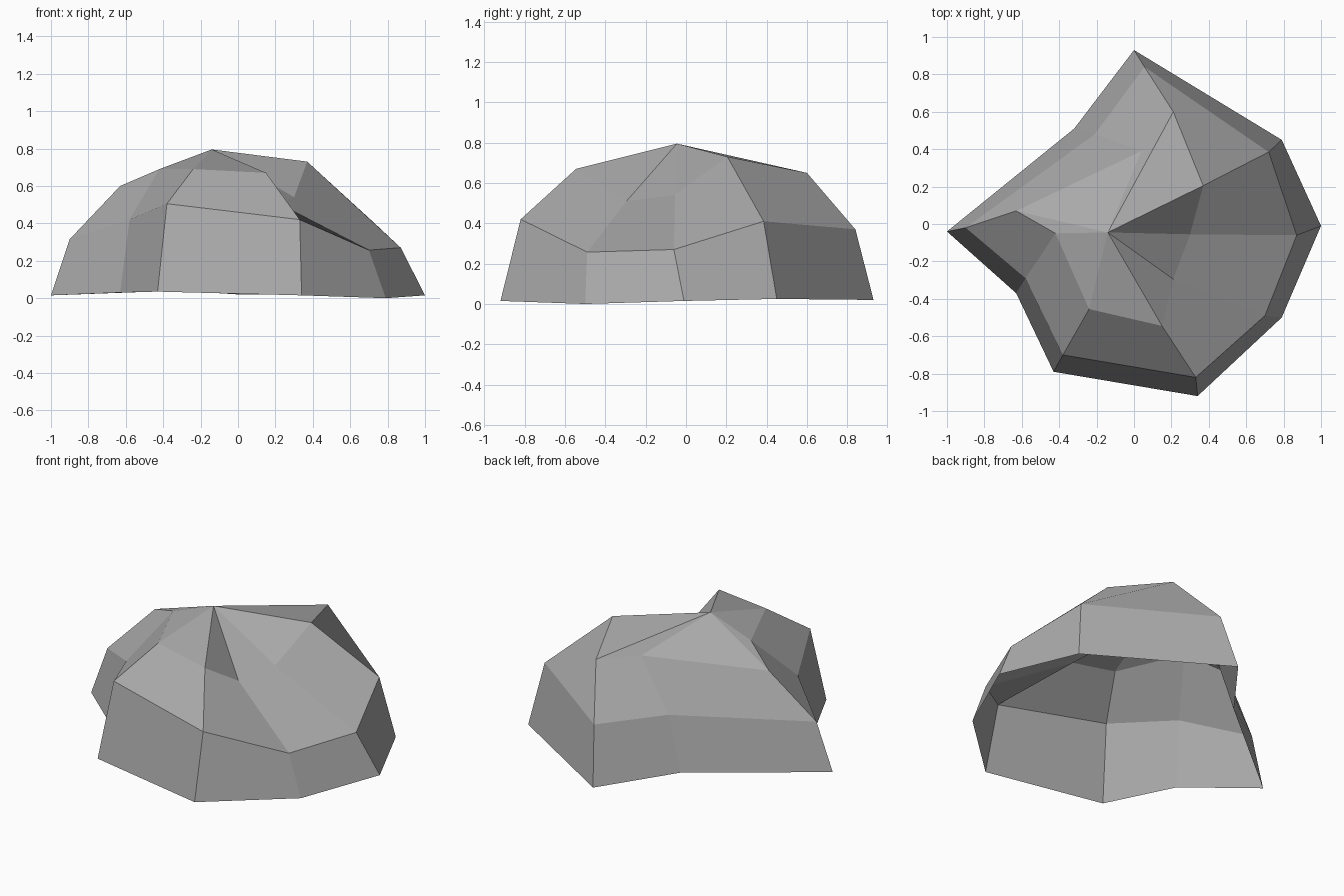
import bpy
import bmesh

# Remove the default cube only
default_cube = bpy.data.objects.get("Cube")
if default_cube:
    bpy.data.objects.remove(default_cube, do_unlink=True)


def flat_material(name, colour):
    """One plain colour, for both the viewport and renders."""
    material = bpy.data.materials.new(name)
    material.use_nodes = True
    material.diffuse_color = colour
    shader = material.node_tree.nodes["Principled BSDF"]
    shader.inputs["Base Color"].default_value = colour
    shader.inputs["Roughness"].default_value = 0.9
    return material


# Three irregular nine-sided outlines, listed counter-clockwise from +x
ground_outline = [
    (1, -.01, .015), (.79, .45, .025), (0, .93, .02),
    (-.32, .51, .04), (-1, -.04, .015), (-.63, -.37, .03),
    (-.43, -.79, .035), (.34, -.92, .015), (.79, -.5, 0),
]
shoulder_outline = [
    (.87, -.06, .27), (.72, .385, .41), (.056, .84, .37),
    (-.21, .48, .365), (-.9, -.02, .315), (-.58, -.29, .42),
    (-.38, -.7, .505), (.33, -.82, .42), (.7, -.49, .257),
]
crown_outline = [
    (.3, -.055, .54), (.37, .205, .73), (.21, .6, .65),
    (.04, .39, .64), (-.63, .07, .6), (-.42, -.05, .69),
    (-.24, -.455, .69), (.15, -.545, .67), (.21, -.295, .51),
]
peak_point = (-.14, -.045, .795)


def bridge(bm, lower, upper):
    """Join two outlines with a band of quads."""
    count = len(lower)
    for i in range(count):
        j = (i + 1) % count
        bm.faces.new((lower[i], lower[j], upper[j], upper[i]))


def cap(bm, outline, peak):
    """Close an outline with a fan of triangles around the peak."""
    for i, vert in enumerate(outline):
        bm.faces.new((vert, outline[(i + 1) % len(outline)], peak))


# Hollow boulder shell, left open underneath
bm = bmesh.new()
outlines = [
    [bm.verts.new(point) for point in outline]
    for outline in (ground_outline, shoulder_outline, crown_outline)
]
for lower, upper in zip(outlines, outlines[1:]):
    bridge(bm, lower, upper)
cap(bm, outlines[-1], bm.verts.new(peak_point))

mesh = bpy.data.meshes.new("boulder")
bm.to_mesh(mesh)
bm.free()
mesh.materials.append(flat_material("stone grey", (.4, .4, .4, 1)))

boulder = bpy.data.objects.new("boulder", mesh)
bpy.context.collection.objects.link(boulder)
